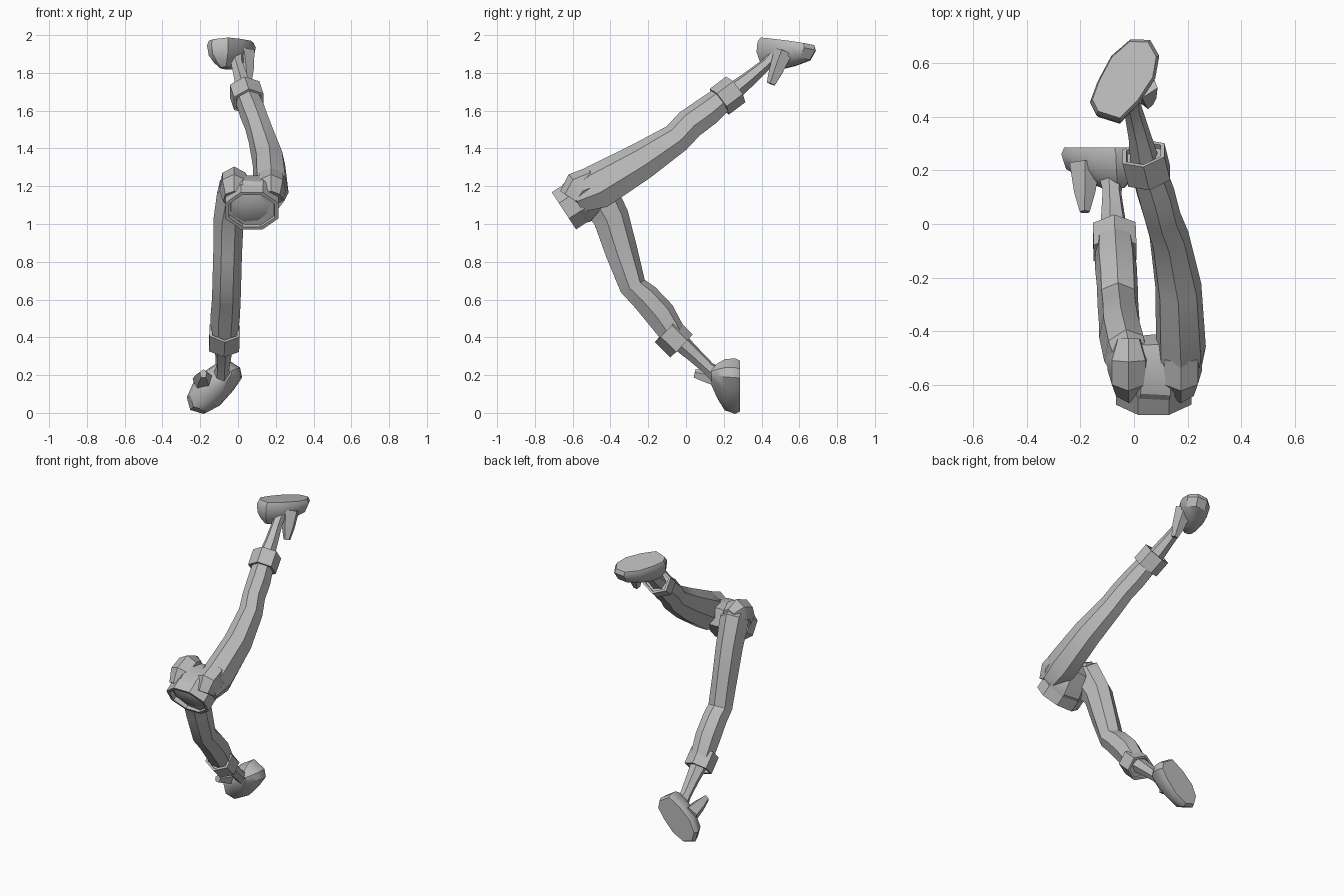
import bpy, bmesh, math
from mathutils import Vector

if "Cube" in bpy.data.objects:
    bpy.data.objects.remove(bpy.data.objects["Cube"])

grey = bpy.data.materials.new("plain_grey")
grey.use_nodes = True
grey.diffuse_color = (0.5, 0.5, 0.5, 1)
grey.node_tree.nodes["Principled BSDF"].inputs["Base Color"].default_value = (0.5, 0.5, 0.5, 1)


def loft(name, rings, angle=28):
    """Skin a closed solid through rings that share a vertex count."""
    bm = bmesh.new()
    loops = [[bm.verts.new(p) for p in ring] for ring in rings]
    n = len(loops[0])
    for a, b in zip(loops, loops[1:]):
        for i in range(n):
            j = (i + 1) % n
            bm.faces.new((a[i], a[j], b[j], b[i]))
    bm.faces.new(loops[0][::-1])
    bm.faces.new(loops[-1])
    bmesh.ops.recalc_face_normals(bm, faces=bm.faces)
    mesh = bpy.data.meshes.new(name)
    bm.to_mesh(mesh)
    bm.free()
    mesh.materials.append(grey)
    obj = bpy.data.objects.new(name, mesh)
    bpy.context.collection.objects.link(obj)
    bpy.ops.object.select_all(action='DESELECT')
    obj.select_set(True)
    bpy.context.view_layer.objects.active = obj
    bpy.ops.object.shade_smooth_by_angle(angle=math.radians(angle))
    return obj


def ring(center, axis, wide, deep, sides, turn=0.0):
    """Elliptical ring across an axis; wide runs along x, deep across it."""
    t = Vector(axis).normalized()
    side = (Vector((1, 0, 0)) - t * t.x).normalized()
    up = t.cross(side)
    ring_angles = [2 * math.pi * (i + turn) / sides for i in range(sides)]
    return [Vector(center) + side * wide * math.cos(a) + up * deep * math.sin(a)
            for a in ring_angles]


def limb(name, stations, sides=7, turn=0.25):
    """Tube through (point, wide, deep) stations."""
    pts = [Vector(s[0]) for s in stations]
    rings = []
    for i, (_, wide, deep) in enumerate(stations):
        axis = pts[min(i + 1, len(pts) - 1)] - pts[max(i - 1, 0)]
        rings.append(ring(pts[i], axis, wide, deep, sides, turn))
    return loft(name, rings)


def band(name, center, axis, wide, deep, length, sides, lip=0.82, sink=0.02):
    """Cuff with a recessed face at both ends."""
    c, t = Vector(center), Vector(axis).normalized()
    h = length / 2
    steps = [(-h + sink, lip), (-h, lip), (-h, 1), (h, 1), (h, lip), (h - sink, lip)]
    return loft(name, [ring(c + t * d, t, wide * s, deep * s, sides, 0.5) for d, s in steps])


def foot(name, center, toe, normal, outer):
    """Flat-soled foot; outer is the sign of the side that carries the spur."""
    c, n = Vector(center), Vector(normal).normalized()
    u = Vector(toe)
    u = (u - n * u.dot(n)).normalized()
    v = n.cross(u) * outer
    outline = [(-.17, -.03), (-.15, .06), (-.05, .085), (.06, .09), (.14, .06),
               (.175, 0), (.14, -.065), (.05, -.095), (-.06, -.09), (-.14, -.075)]
    layers = [(0, .92, 0), (.025, 1, 0), (.08, .92, -.01), (.12, .62, -.04), (.15, .3, -.07)]
    loft(name, [[c + u * (a * s + shift) + v * b * s - n * d for a, b in outline]
                for d, s, shift in layers], 35)
    base = c + u * .02 + v * .055 - n * .06
    tip = c - u * .01 + v * .085 - n * .24
    limb(name + "_spur", [(base, .06, .055), (base.lerp(tip, .6), .042, .04), (tip, .02, .025)], 5)


# Raised leg: thigh, knee and calf
limb("left_leg", [
    ((.165, -.58, 1.14), .08, .09), ((.175, -.47, 1.19), .095, .125),
    ((.165, -.24, 1.325), .088, .105), ((.13, -.05, 1.45), .075, .085),
    ((.105, .02, 1.525), .07, .085), ((.08, .11, 1.59), .072, .082),
    ((.045, .22, 1.68), .065, .068)])
limb("left_ankle", [
    ((.045, .21, 1.67), .058, .055), ((.02, .33, 1.765), .042, .042),
    ((-.005, .43, 1.85), .034, .032), ((-.015, .48, 1.9), .05, .04)], 6)
band("left_cuff", (.046, .22, 1.68), (-.2, .8, .6), .092, .085, .11, 6)
foot("left_foot", (-.03, .54, 1.965), (.5, .87, 0), (-.06, .16, .98), -1)

# Standing leg: thigh, knee and calf
limb("right_leg", [
    ((-.0, -.56, 1.2), .07, .08), ((-.03, -.48, 1.17), .085, .12),
    ((-.05, -.4, 1.03), .082, .1), ((-.055, -.345, .85), .078, .09),
    ((-.06, -.285, .67), .078, .075), ((-.062, -.22, .61), .078, .08),
    ((-.068, -.14, .52), .08, .085), ((-.072, -.06, .4), .072, .07)])
limb("right_ankle", [
    ((-.072, -.07, .41), .06, .055), ((-.078, .04, .31), .045, .042),
    ((-.082, .12, .235), .036, .036), ((-.085, .18, .19), .05, .05)], 6)
band("right_cuff", (-.072, -.065, .395), (-.03, .72, -.7), .092, .085, .115, 6)
foot("right_foot", (-.13, .285, .14), (-.7, 0, -.71), (0, 1, 0), 1)

# Hips joining both legs, with rounded seat lobes
limb("hips", [
    ((.075, -.63, 1.085), .125, .11), ((.08, -.57, 1.12), .145, .135),
    ((.085, -.5, 1.165), .145, .11), ((.08, -.43, 1.19), .09, .06)], 8, 0.5)
for name, x in (("right_seat", -.02), ("left_seat", .175)):
    limb(name, [((x, -.6, 1.13), .06, .08), ((x, -.56, 1.19), .08, .095),
                ((x, -.5, 1.215), .08, .09), ((x, -.43, 1.21), .05, .06)], 7)

# Open waistband with a low domed cap
waist = Vector((0, -.84, -.55)).normalized()
center = Vector((.073, -.615, 1.09))
band("waistband", center, waist, .152, .127, .075, 8, .86, .03)
loft("waist_cap", [ring(center + waist * d, waist, .125 * s, .105 * s, 8, .5)
                   for d, s in ((0, 1), (.012, .95), (.03, .5))])
